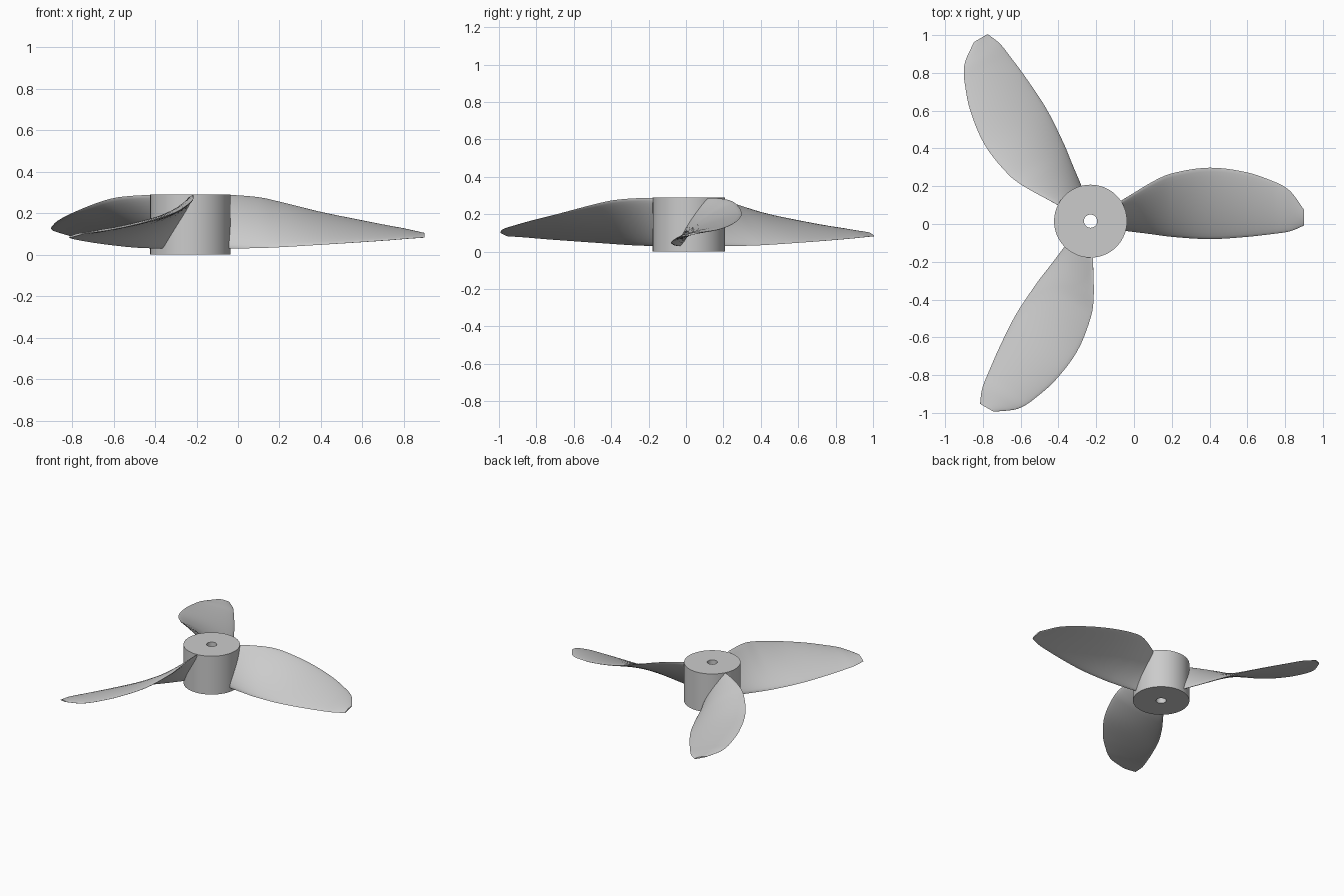
import bpy, bmesh, math
from mathutils import Matrix, Vector

if "Cube" in bpy.data.objects:
    bpy.data.objects.remove(bpy.data.objects["Cube"])

CX, CY = -0.23, 0.015          # propeller axis
HUB_R, BORE_R, HUB_H = 0.193, 0.035, 0.29


def finish(name, bm):
    bmesh.ops.recalc_face_normals(bm, faces=bm.faces)
    me = bpy.data.meshes.new(name)
    bm.to_mesh(me)
    bm.free()
    ob = bpy.data.objects.new(name, me)
    bpy.context.collection.objects.link(ob)
    bpy.ops.object.select_all(action='DESELECT')
    ob.select_set(True)
    bpy.context.view_layer.objects.active = ob
    bpy.ops.object.shade_smooth_by_angle(angle=math.radians(35))
    return ob


def bridge(bm, a, b):
    n = len(a)
    for i in range(n):
        j = (i + 1) % n
        bm.faces.new((a[i], a[j], b[j], b[i]))


# hub: cylinder with a through bore
bm = bmesh.new()
N = 96
rings = []
for r, z in ((HUB_R, 0), (HUB_R, HUB_H), (BORE_R, HUB_H), (BORE_R, 0)):
    rings.append([bm.verts.new((r * math.cos(2 * math.pi * i / N),
                                r * math.sin(2 * math.pi * i / N), z)) for i in range(N)])
for k in range(4):
    bridge(bm, rings[k], rings[(k + 1) % 4])
hub = finish("hub", bm)
hub.location = (CX, CY, 0)

# blade stations: x, leading y, leading z, trailing y, trailing z, thickness
STATIONS = [
    (-0.08, 0.115, 0.284, -0.030, 0.030, 0.036),
    (-0.04, 0.140, 0.288, -0.036, 0.030, 0.036),
    (0.10, 0.225, 0.277, -0.055, 0.032, 0.034),
    (0.20, 0.268, 0.255, -0.068, 0.036, 0.031),
    (0.40, 0.298, 0.205, -0.080, 0.048, 0.026),
    (0.60, 0.273, 0.164, -0.068, 0.061, 0.022),
    (0.74, 0.225, 0.136, -0.052, 0.071, 0.018),
    (0.80, 0.195, 0.125, -0.044, 0.076, 0.016),
    (0.84, 0.160, 0.116, -0.034, 0.079, 0.014),
    (0.90, 0.075, 0.103, -0.008, 0.083, 0.010),
]


def catmull(p0, p1, p2, p3, t):
    # smooth interpolation with uneven spacing handled by slopes in x
    h = p2[0] - p1[0]
    out = [p1[0] + h * t]
    for k in range(1, 6):
        m1 = (p2[k] - p0[k]) / (p2[0] - p0[0]) * h
        m2 = (p3[k] - p1[k]) / (p3[0] - p1[0]) * h
        out.append((2*t**3 - 3*t**2 + 1) * p1[k] + (t**3 - 2*t**2 + t) * m1
                   + (-2*t**3 + 3*t**2) * p2[k] + (t**3 - t**2) * m2)
    return out


def section(s, n=14):
    # thin cambered foil between trailing and leading edge
    x, ly, lz, ty, tz, th = s
    lead, trail = Vector((x, ly, lz)), Vector((x, ty, tz))
    chord = lead - trail
    nrm = Vector((0, -chord.z, chord.y)).normalized()
    pts = []
    for i in range(2 * n):
        a = math.pi * i / n
        u = 0.5 - 0.5 * math.cos(a)
        camber = 0.03 * chord.length * 4 * u * (1 - u)
        pts.append(trail + chord * u + nrm * (camber + 0.5 * th * math.sin(a)))
    return pts


def blade(name, angle):
    bm = bmesh.new()
    S = STATIONS
    stations = []
    for i in range(len(S) - 1):
        p0, p3 = S[max(i - 1, 0)], S[min(i + 2, len(S) - 1)]
        stations += [catmull(p0, S[i], S[i + 1], p3, k / 5) for k in range(5)]
    stations.append(S[-1])
    loops = [[bm.verts.new(p) for p in section(s)] for s in stations]
    for a, b in zip(loops, loops[1:]):
        bridge(bm, a, b)
    bm.faces.new(loops[0])
    bm.faces.new(loops[-1])
    bm.transform(Matrix.Rotation(angle, 4, 'Z') @ Matrix.Translation((-CX, -CY, 0)))
    ob = finish(name, bm)
    ob.location = (CX, CY, 0)


# three equal blades
for i in range(3):
    blade(f"blade_{i + 1}", i * 2 * math.pi / 3)
